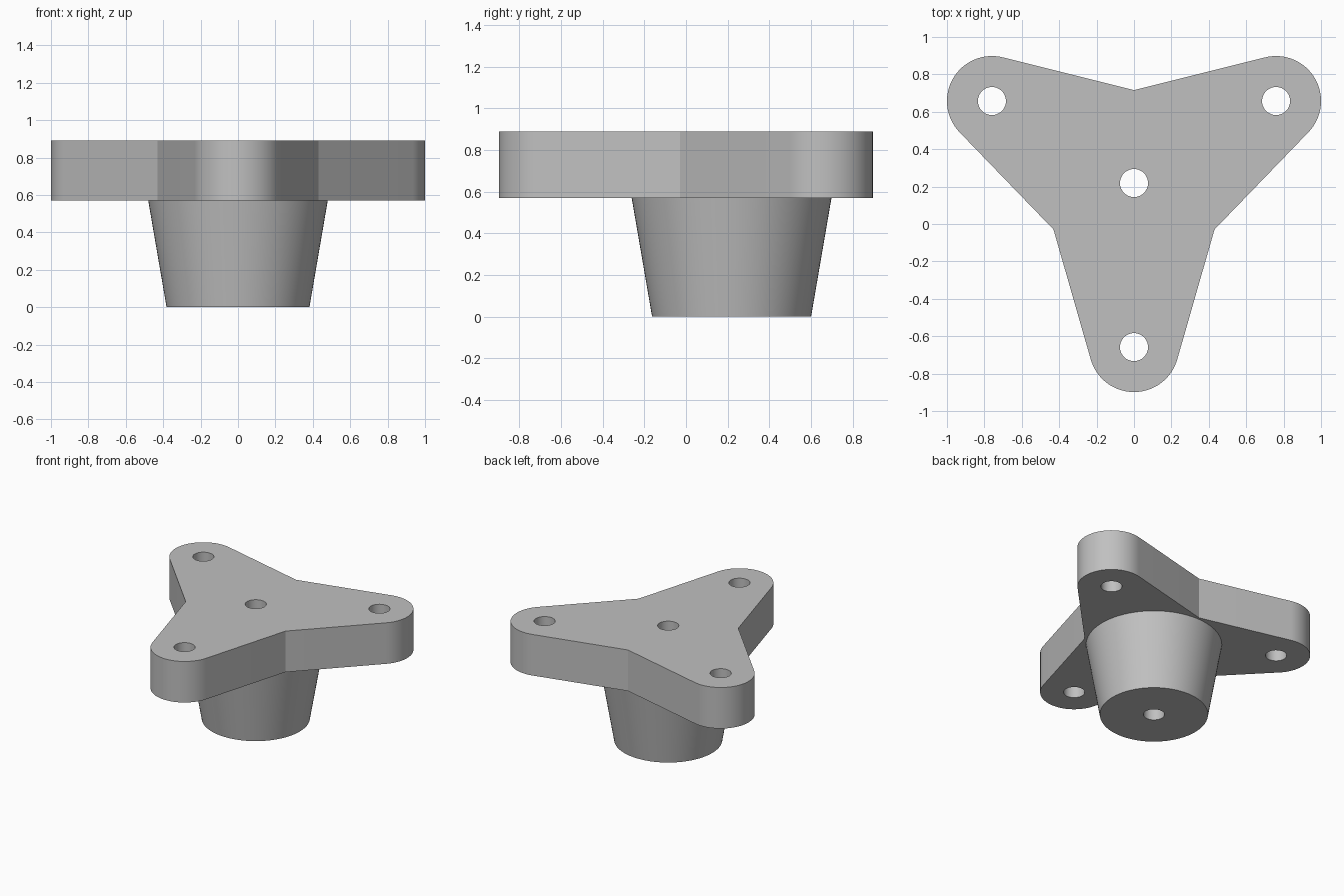
import bpy, bmesh
from math import sin, cos, pi, radians, asin, atan2, hypot
from mathutils import Vector

cube = bpy.data.objects.get("Cube")
if cube:
    bpy.data.objects.remove(cube)

CY = 0.219                            # hub centre on y
ARM, TIP, NOTCH = 0.877, 0.2405, 0.497  # tip distance, tip radius, notch distance
HOLE = 0.075
UNDER, TOP = 0.57, 0.89
ARM_ANGLES = [radians(a) for a in (30, 150, 270)]
hub = Vector((0, CY))


def polar(centre, radius, angle):
    return centre + radius * Vector((cos(angle), sin(angle)))


def circle(centre, radius, count):
    return [polar(centre, radius, 2 * pi * i / count) for i in range(count)]


def star_outline(steps=32):
    """Three rounded arms whose sides run tangent from the notches."""
    nx, ny = NOTCH * cos(pi / 3), NOTCH * sin(pi / 3)
    taper = atan2(ny, ARM - nx) - asin(TIP / hypot(ARM - nx, ny))
    half = pi / 2 - taper
    points = []
    for a in ARM_ANGLES:
        tip = polar(hub, ARM, a)
        points += [polar(tip, TIP, a - half + 2 * half * i / steps)
                   for i in range(steps + 1)]
        points.append(polar(hub, NOTCH, a + pi / 3))
    return points


bm = bmesh.new()


def loop(points, z):
    verts = [bm.verts.new((p.x, p.y, z)) for p in points]
    edges = [bm.edges.new((v, verts[(i + 1) % len(verts)]))
             for i, v in enumerate(verts)]
    return verts, edges


def wall(low, high):
    a, b = low[0], high[0]
    n = len(a)
    for i in range(n):
        j = (i + 1) % n
        bm.faces.new((a[i], a[j], b[j], b[i]))


def cap(loops, direction):
    edges = [e for item in loops for e in item[1]]
    bmesh.ops.triangle_fill(bm, edges=edges, use_beauty=True,
                            normal=(0, 0, direction))


# Star plate sides and tip holes
outline = star_outline()
under_loops, top_loops = [loop(outline, UNDER)], [loop(outline, TOP)]
for a in ARM_ANGLES:
    ring = circle(polar(hub, ARM, a), HOLE, 32)
    under_loops.append(loop(ring, UNDER))
    top_loops.append(loop(ring, TOP))
for low, high in zip(under_loops, top_loops):
    wall(low, high)

# Tapered boss and the bore through it
boss_foot = loop(circle(hub, 0.382, 72), 0)
boss_root = loop(circle(hub, 0.48, 72), UNDER)
bore_foot = loop(circle(hub, HOLE, 32), 0)
bore_top = loop(circle(hub, HOLE, 32), TOP)
wall(boss_foot, boss_root)
wall(bore_foot, bore_top)

# Flat faces
cap(top_loops + [bore_top], 1)
cap(under_loops + [boss_root], -1)
cap([boss_foot, bore_foot], -1)
bmesh.ops.recalc_face_normals(bm, faces=bm.faces)

mesh = bpy.data.meshes.new("three_arm_knob")
bm.to_mesh(mesh)
bm.free()
knob = bpy.data.objects.new("three_arm_knob", mesh)
bpy.context.collection.objects.link(knob)

# Plain grey
grey = bpy.data.materials.new("grey")
grey.use_nodes = True
colour = (0.53, 0.53, 0.53, 1)
grey.diffuse_color = colour
grey.node_tree.nodes["Principled BSDF"].inputs["Base Color"].default_value = colour
mesh.materials.append(grey)

bpy.ops.object.select_all(action='DESELECT')
knob.select_set(True)
bpy.context.view_layer.objects.active = knob
bpy.ops.object.shade_smooth_by_angle(angle=radians(20))
